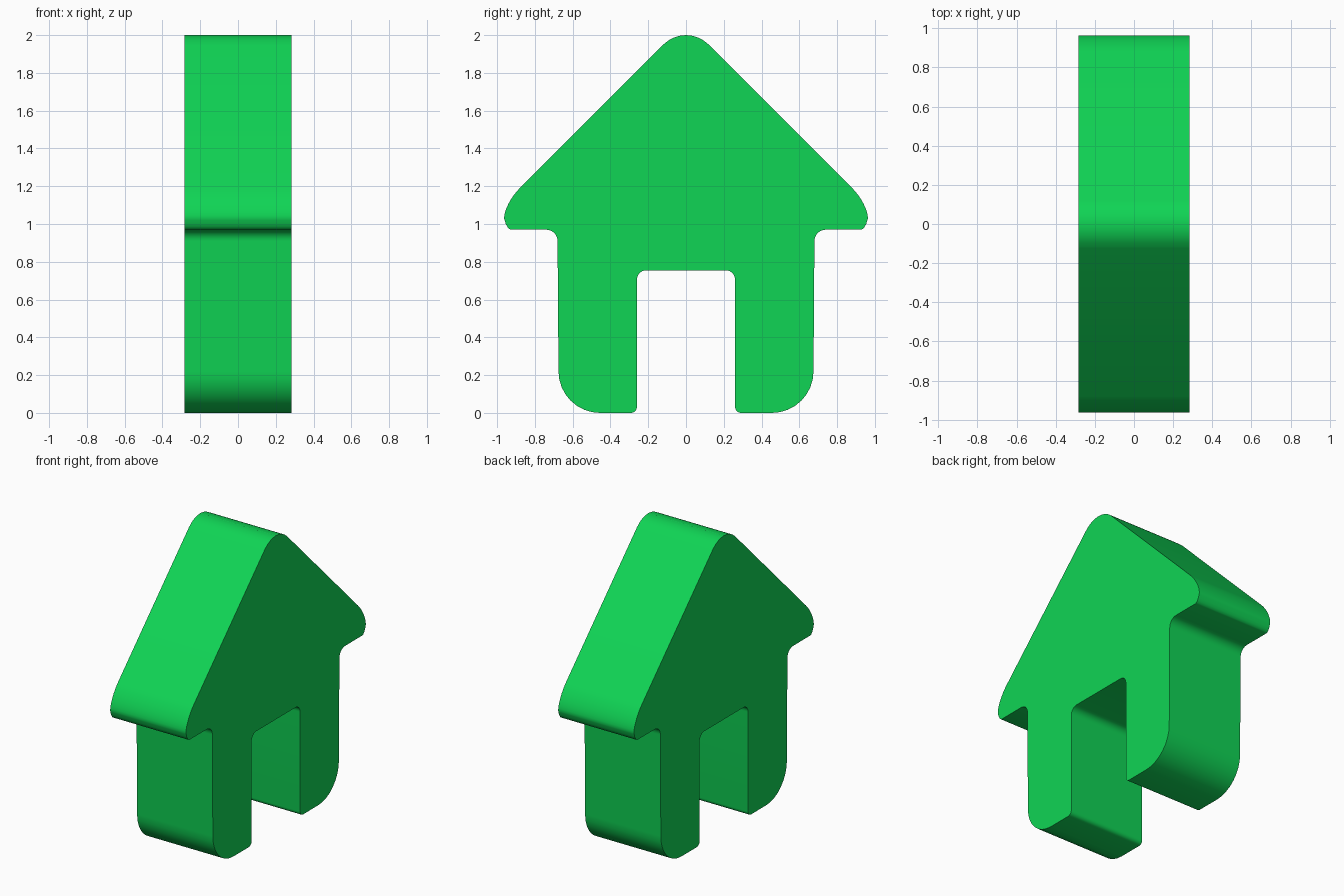
import bpy
import bmesh
import math
from mathutils import Vector

default_cube = bpy.data.objects.get("Cube")
if default_cube:
    bpy.data.objects.remove(default_cube, do_unlink=True)

HALF_WIDTH = 0.284


def material(name, colour):
    mat = bpy.data.materials.new(name)
    mat.use_nodes = True
    mat.diffuse_color = colour
    mat.node_tree.nodes["Principled BSDF"].inputs["Base Color"].default_value = colour
    return mat


def rounded(start, corner, end, steps=8):
    """Elliptical arc from start to end that rounds off a corner."""
    a, c, b = Vector(start), Vector(corner), Vector(end)
    angles = [math.pi / 2 * i / steps for i in range(steps + 1)]
    return [c + (a - c) * (1 - math.sin(t)) + (b - c) * (1 - math.cos(t)) for t in angles]


# Half of the house outline in (y, z), from ridge to doorway
ridge = rounded((-0.12, 1.95), (0, 2.07), (0.12, 1.95))
half = [p for p in ridge if p.y > 0.001]
half += rounded((0.88, 1.19), (0.965, 1.105), (0.963, 1.03))   # eave top
half += rounded((0.96, 1.02), (0.95, 0.97), (0.925, 0.97), 4)  # eave underside
half += rounded((0.74, 0.97), (0.68, 0.97), (0.68, 0.91))      # eave meets wall
half += rounded((0.675, 0.22), (0.675, 0), (0.455, 0))         # outer foot
half += rounded((0.29, 0), (0.26, 0), (0.26, 0.03), 5)         # inner foot
half += rounded((0.26, 0.705), (0.26, 0.755), (0.21, 0.755))   # doorway top
mirrored = [Vector((-p.x, p.y)) for p in reversed(half)]
outline = [Vector((0, 2.0))] + half + mirrored

# Extrude the outline across the width
bm = bmesh.new()
side = bm.faces.new([bm.verts.new((-HALF_WIDTH, p.x, p.y)) for p in outline])
extruded = bmesh.ops.extrude_face_region(bm, geom=[side], use_keep_orig=True)
moved = [g for g in extruded["geom"] if isinstance(g, bmesh.types.BMVert)]
bmesh.ops.translate(bm, verts=moved, vec=(2 * HALF_WIDTH, 0, 0))
bmesh.ops.recalc_face_normals(bm, faces=bm.faces)
mesh = bpy.data.meshes.new("house_block")
bm.to_mesh(mesh)
bm.free()

house = bpy.data.objects.new("house_block", mesh)
bpy.context.collection.objects.link(house)
mesh.materials.append(material("bright green", (0.005, 0.66, 0.09, 1)))

# Smooth rounded corners, crisp side edges
bpy.ops.object.select_all(action="DESELECT")
house.select_set(True)
bpy.context.view_layer.objects.active = house
bpy.ops.object.shade_smooth_by_angle(angle=math.radians(30))
